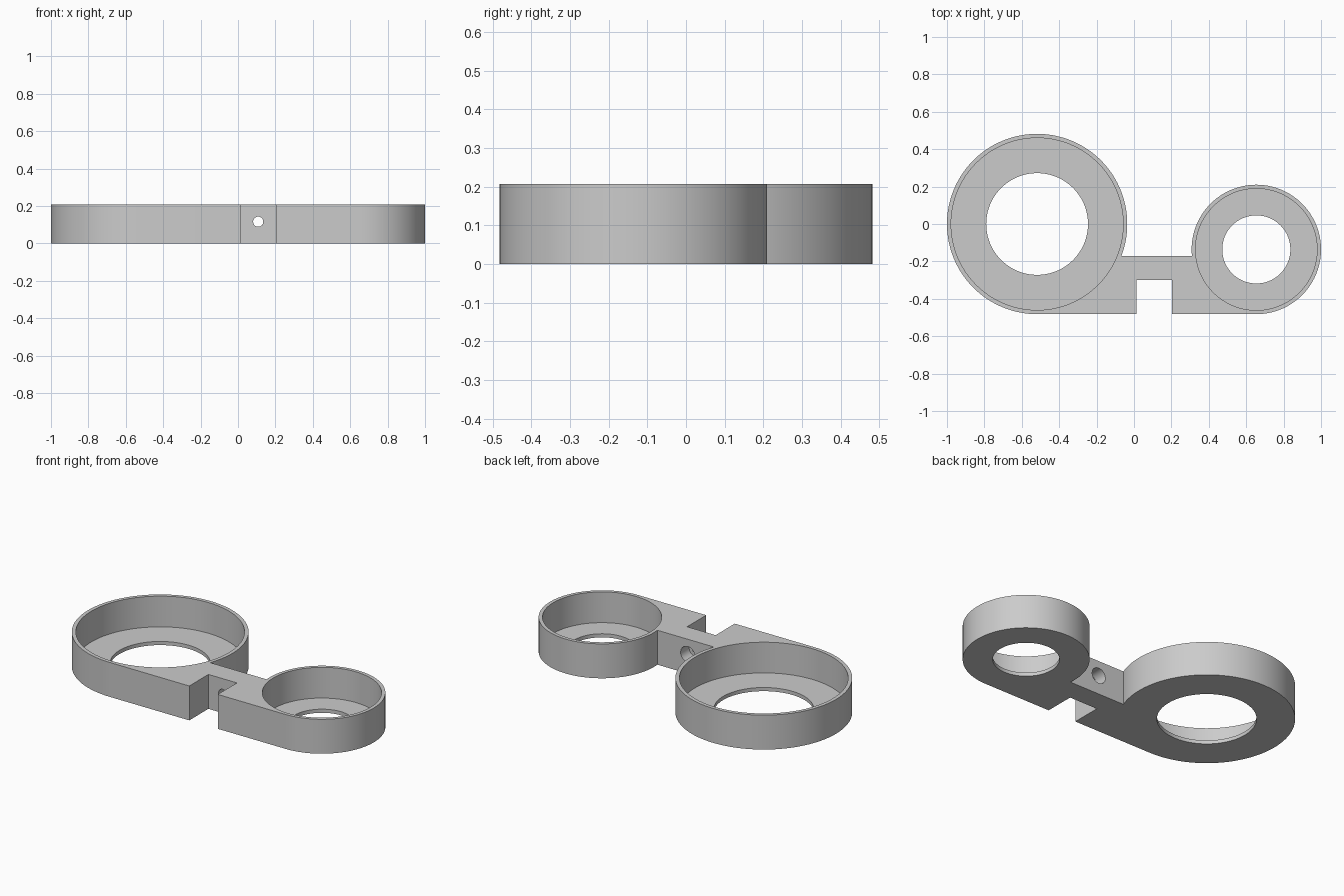
import bpy, bmesh
from math import sin, cos, asin, degrees, radians
from mathutils import Matrix

cube = bpy.data.objects.get("Cube")
if cube:
    bpy.data.objects.remove(cube, do_unlink=True)

HEIGHT, FLOOR = 0.207, 0.022
FRONT, WEB_BACK, NOTCH_BACK = -0.482, -0.17, -0.30
BIG, BIG_R = (-0.518, 0.0), 0.482
SMALL, SMALL_R = (0.654, -0.136), 0.346
SCREW_X, SCREW_Z, NOTCH_HALF = 0.108, 0.116, 0.095

grey = bpy.data.materials.new("light grey")
grey.use_nodes = True
colour = (0.6, 0.6, 0.6, 1)
grey.diffuse_color = colour
grey.node_tree.nodes["Principled BSDF"].inputs["Base Color"].default_value = colour


def make_object(name, bm):
    bmesh.ops.recalc_face_normals(bm, faces=bm.faces)
    mesh = bpy.data.meshes.new(name)
    bm.to_mesh(mesh)
    bm.free()
    mesh.materials.append(grey)
    obj = bpy.data.objects.new(name, mesh)
    bpy.context.collection.objects.link(obj)
    return obj


def arc(centre, radius, start, end, steps):
    angles = [radians(start + (end - start) * i / steps) for i in range(steps + 1)]
    return [(centre[0] + radius * cos(a), centre[1] + radius * sin(a)) for a in angles]


def cylinder_cutter(name, radius, length, matrix, segments=128):
    bm = bmesh.new()
    bmesh.ops.create_cone(bm, cap_ends=True, segments=segments, radius1=radius,
                          radius2=radius, depth=length, matrix=matrix)
    obj = make_object(name, bm)
    obj.hide_render = True
    return obj


# Body: two round holders joined by a notched web, extruded from one outline
big_join = degrees(asin((WEB_BACK - BIG[1]) / BIG_R)) - 360
small_join = 180 - degrees(asin((WEB_BACK - SMALL[1]) / SMALL_R))
left, right = SCREW_X - NOTCH_HALF, SCREW_X + NOTCH_HALF
outline = arc(BIG, BIG_R, -90, big_join, 104)
outline += arc(SMALL, SMALL_R, small_join, -90, 96)
outline += [(right, FRONT), (right, NOTCH_BACK), (left, NOTCH_BACK), (left, FRONT)]
bm = bmesh.new()
base = bm.faces.new([bm.verts.new((x, y, 0)) for x, y in outline])
top = bmesh.ops.extrude_face_region(bm, geom=[base])["geom"]
bmesh.ops.translate(bm, vec=(0, 0, HEIGHT),
                    verts=[v for v in top if isinstance(v, bmesh.types.BMVert)])
body = make_object("double_ring_holder", bm)

# Cutters: a pocket and a through hole for each holder
cutters = []
for label, centre, pocket, hole in (("big", BIG, 0.46, 0.272), ("small", SMALL, 0.325, 0.182)):
    cutters.append(cylinder_cutter(label + "_pocket_cutter", pocket, 0.4,
                   Matrix.Translation((*centre, FLOOR + 0.2))))
    cutters.append(cylinder_cutter(label + "_hole_cutter", hole, 0.5,
                   Matrix.Translation((*centre, 0.1))))

# Cutters: screw hole through the web, wider at the back for the screw head
turn = Matrix.Rotation(radians(90), 4, "X")
cutters.append(cylinder_cutter("screw_hole_cutter", 0.027, 0.3,
               Matrix.Translation((SCREW_X, -0.24, SCREW_Z)) @ turn, 48))
cutters.append(cylinder_cutter("screw_head_cutter", 0.047, 0.16,
               Matrix.Translation((SCREW_X, WEB_BACK, SCREW_Z)) @ turn, 48))

# Apply the cuts one after another
bpy.ops.object.select_all(action="DESELECT")
bpy.context.view_layer.objects.active = body
body.select_set(True)
for cutter in cutters:
    mod = body.modifiers.new(cutter.name, "BOOLEAN")
    mod.operation, mod.solver, mod.object = "DIFFERENCE", "EXACT", cutter
    bpy.ops.object.modifier_apply(modifier=mod.name)
    bpy.data.objects.remove(cutter, do_unlink=True)
bpy.ops.object.shade_smooth_by_angle(angle=radians(30))
